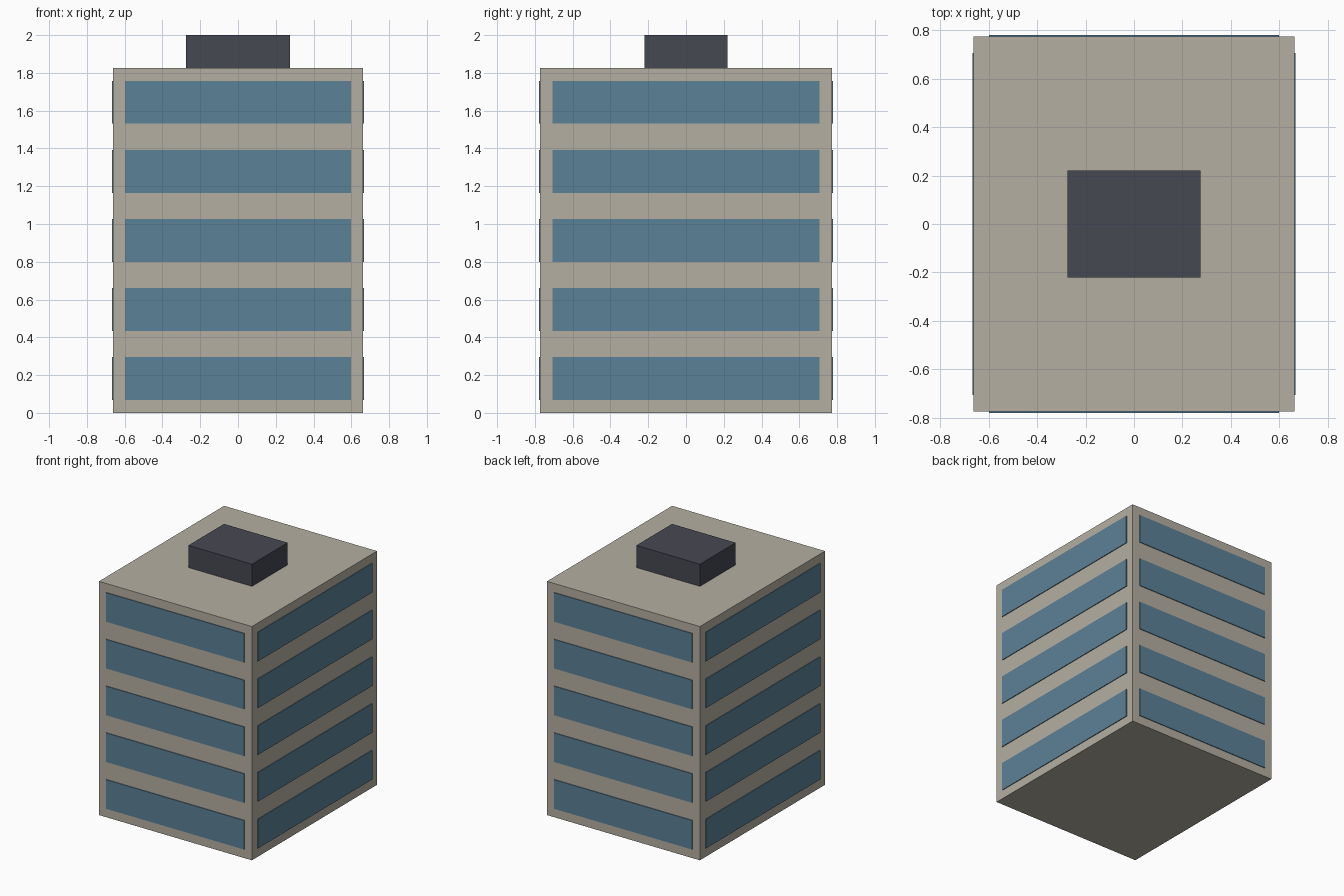
import bpy

if "Cube" in bpy.data.objects:
    bpy.data.objects.remove(bpy.data.objects["Cube"])

W, D, H = 1.322, 1.545, 1.827   # body size
FLOORS = 5
PITCH = H / FLOORS
WIN_H = 0.227                   # window band height
PROUD = 0.006                   # how far the glass stands out


def material(name, rgb):
    m = bpy.data.materials.new(name)
    m.diffuse_color = (*rgb, 1)
    m.use_nodes = True
    m.node_tree.nodes["Principled BSDF"].inputs["Base Color"].default_value = m.diffuse_color
    return m


def box(name, centre, size, mat):
    bpy.ops.mesh.primitive_cube_add(size=1, location=centre)
    ob = bpy.context.object
    ob.name = name
    ob.scale = size
    bpy.ops.object.transform_apply(location=False, rotation=False, scale=True)
    ob.data.materials.append(mat)
    return ob


concrete = material("concrete", (0.46, 0.43, 0.36))
glass = material("glass", (0.105, 0.22, 0.31))
dark = material("dark_metal", (0.061, 0.065, 0.085))

# Main block and rooftop plant room
box("building_body", (0, 0, H / 2), (W, D, H), concrete)
box("roof_plant_room", (0, 0, (H + 2) / 2), (0.55, 0.44, 2 - H), dark)

# One window band per floor on each of the four sides
for i in range(FLOORS):
    z = (i + 0.5) * PITCH
    for s, fb, lr in ((-1, "front", "left"), (1, "back", "right")):
        box(f"{fb}_window_{i + 1}", (0, s * D / 2, z), (1.194, 2 * PROUD, WIN_H), glass)
        box(f"{lr}_window_{i + 1}", (s * W / 2, 0, z), (2 * PROUD, 1.412, WIN_H), glass)
